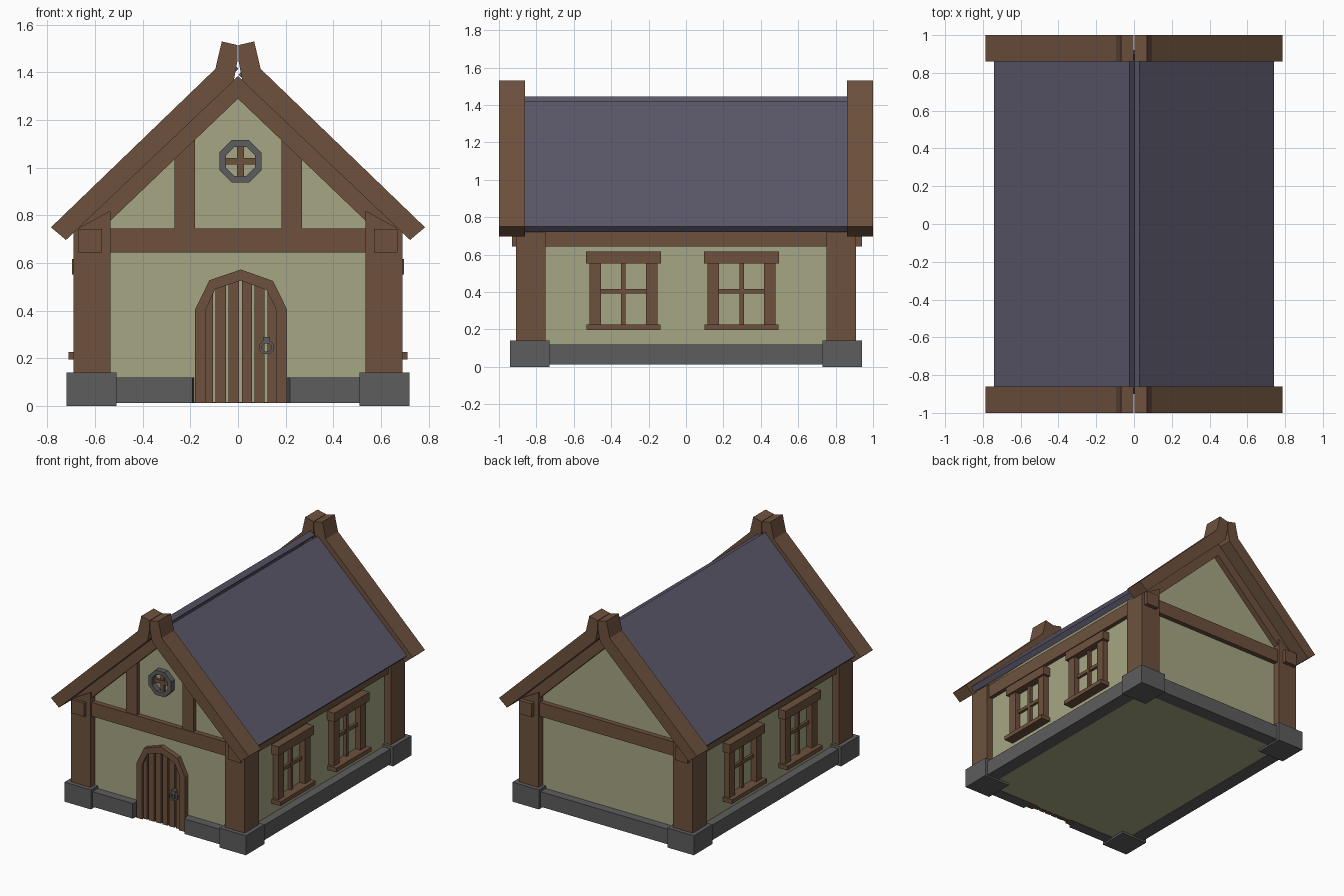
import bpy, bmesh, math
from mathutils import Vector

if "Cube" in bpy.data.objects:
    bpy.data.objects.remove(bpy.data.objects["Cube"])


def material(name, rgb):
    m = bpy.data.materials.new(name)
    m.diffuse_color = (*rgb, 1)
    m.use_nodes = True
    m.node_tree.nodes["Principled BSDF"].inputs["Base Color"].default_value = m.diffuse_color
    return m


WOOD = material("wood", (0.155, 0.083, 0.048))
PLASTER = material("plaster", (0.38, 0.38, 0.23))
SLATE = material("slate", (0.105, 0.098, 0.145))
STONE = material("stone", (0.11, 0.11, 0.11))


def prism(name, pts, a, b, mat, axis="y"):
    """Extrude a 2D profile from a to b: (x,z) along y, or (x,y) along z."""
    place = (lambda u, v, d: (u, d, v)) if axis == "y" else (lambda u, v, d: (u, v, d))
    bm = bmesh.new()
    lo = [bm.verts.new(place(u, v, a)) for u, v in pts]
    hi = [bm.verts.new(place(u, v, b)) for u, v in pts]
    bm.faces.new(lo)
    bm.faces.new(hi[::-1])
    for i in range(len(pts)):
        j = (i + 1) % len(pts)
        bm.faces.new((lo[i], hi[i], hi[j], lo[j]))
    bmesh.ops.recalc_face_normals(bm, faces=bm.faces)
    me = bpy.data.meshes.new(name)
    bm.to_mesh(me)
    bm.free()
    me.materials.append(mat)
    ob = bpy.data.objects.new(name, me)
    bpy.context.collection.objects.link(ob)
    return ob


def box(name, x, y, z, mat):
    return prism(name, [(x[0], z[0]), (x[1], z[0]), (x[1], z[1]), (x[0], z[1])], y[0], y[1], mat)


def flip(pts, s):
    return [(s * u, v) for u, v in pts]


def span(s, a, b):
    return sorted((s * a, s * b))


def ring(name, cx, cz, r_out, r_in, y, n, mat):
    """Flat polygonal ring facing the front, made of wedge-shaped sectors welded together."""
    bm = bmesh.new()
    loops = []
    for r, d in ((r_out, y[0]), (r_out, y[1]), (r_in, y[1]), (r_in, y[0])):
        loops.append([bm.verts.new((cx + r * math.cos(2 * math.pi * (i + .5) / n), d,
                                    cz + r * math.sin(2 * math.pi * (i + .5) / n))) for i in range(n)])
    for k in range(4):
        p, q = loops[k], loops[(k + 1) % 4]
        for i in range(n):
            j = (i + 1) % n
            bm.faces.new((p[i], p[j], q[j], q[i]))
    bmesh.ops.recalc_face_normals(bm, faces=bm.faces)
    me = bpy.data.meshes.new(name)
    bm.to_mesh(me)
    bm.free()
    me.materials.append(mat)
    ob = bpy.data.objects.new(name, me)
    bpy.context.collection.objects.link(ob)


# Plaster house body with gables
prism("house_walls", [(-.64, .015), (.64, .015), (.64, .765), (0, 1.375), (-.64, .765)],
      -.86, .86, PLASTER)

# Stone footing, with a gap at the door
for s in (-1, 1):
    box("side_footing", span(s, .6, .70), (-.85, .85), (.012, .12), STONE)
box("back_footing", (-.6, .6), (.82, .92), (.012, .12), STONE)
prism("front_footing_left", [(-.6, -.92), (-.192, -.92), (-.182, -.84), (-.6, -.84)],
      .012, .12, STONE, "z")
prism("front_footing_right", [(.6, -.92), (.218, -.92), (.204, -.84), (.6, -.84)],
      .012, .12, STONE, "z")

# Corner stones and posts
for sx in (-1, 1):
    for sy in (-1, 1):
        box("corner_stone", span(sx, .51, .72), span(sy, .73, .94), (0, .14), STONE)
        prism("corner_post", flip([(.535, .14), (.69, .14), (.69, .735), (.535, .82)], sx),
              *span(sy, .75, .91), WOOD)

# Long side beams whose ends pass through the posts
for s in (-1, 1):
    box("side_beam", span(s, .57, .67), (-.93, .94), (.645, .742), WOOD)

# Gable framing and barge boards at both ends
for sy in (-1, 1):
    box("cross_beam", (-.56, .56), span(sy, .84, .895), (.645, .745), WOOD)
    for sx in (-1, 1):
        prism("gable_rafter", flip([(0, 1.29), (.69, .63), (.69, .737), (0, 1.385)], sx),
              *span(sy, .84, .90), WOOD)
        prism("barge_board", flip([(.785, .75), (.095, 1.415), (.068, 1.53), (.002, 1.515),
                                   (.002, 1.45), (.018, 1.365), (.722, .697)], sx),
              *span(sy, .86, 1.0), WOOD)
for a, b in ((-.267, -.18), (.183, .268)):
    prism("gable_stud", [(a, .74), (b, .74), (b, 1.3 - .96 * abs(b) + .02),
                         (a, 1.3 - .96 * abs(a) + .02)], -.89, -.84, WOOD)

# Two roof slabs meeting in a notch at the ridge
prism("roof_right", [(.03, 1.42), (.74, .75), (.712, .721), (.002, 1.391)], -.87, .87, SLATE)
prism("roof_left", [(-.025, 1.445), (-.742, .75), (-.714, .721), (.002, 1.416)], -.87, .87, SLATE)

# Door frame, planks and handle
outer = [(-.18, .012), (-.18, .405), (-.12, .528), (.012, .573), (.147, .525), (.206, .405), (.206, .012)]
inner = [(-.135, .012), (-.135, .405), (-.096, .49), (.012, .526), (.12, .487), (.16, .405), (.16, .012)]
prism("door_frame", outer + inner[::-1], -.895, -.84, WOOD)


def arch(x):
    """Height of the inner arch at x."""
    for (x0, z0), (x1, z1) in zip(inner[1:], inner[2:6]):
        if x0 <= x <= x1:
            return z0 + (z1 - z0) * (x - x0) / (x1 - x0)
    return .405


for a, b in ((-.135, -.105), (-.095, -.05), (-.04, .004), (.016, .058), (.069, .112), (.123, .16)):
    prism("door_plank", [(a, .012), (b, .012), (b, arch(b)), (a, arch(a))], -.88, -.85, WOOD)
ring("door_ring", .12, .247, .032, .02, (-.905, -.89), 8, STONE)
box("handle_mount", (.105, .135), (-.908, -.87), (.262, .29), STONE)

# Round gable window
ring("round_window_frame", .01, 1.027, .096, .066, (-.90, -.85), 8, STONE)
box("round_window_bar", (-.004, .026), (-.875, -.85), (.96, 1.09), WOOD)
box("round_window_crossbar", (-.055, .075), (-.878, -.85), (1.014, 1.04), WOOD)

# Side windows
for s in (-1, 1):
    for c in (-.335, .297):
        for t in (-1, 1):
            y = sorted((c + t * .12, c + t * .182))
            box("window_jamb", span(s, .62, .682), y, (.22, .56), WOOD)
        box("window_sill", span(s, .62, .712), (c - .198, c + .198), (.196, .226), WOOD)
        box("window_lintel", span(s, .62, .697), (c - .2, c + .2), (.553, .617), WOOD)
        box("window_mullion", span(s, .62, .662), (c - .012, c + .012), (.22, .56), WOOD)
        box("window_crossbar", span(s, .62, .659), (c - .125, c + .125), (.393, .417), WOOD)
